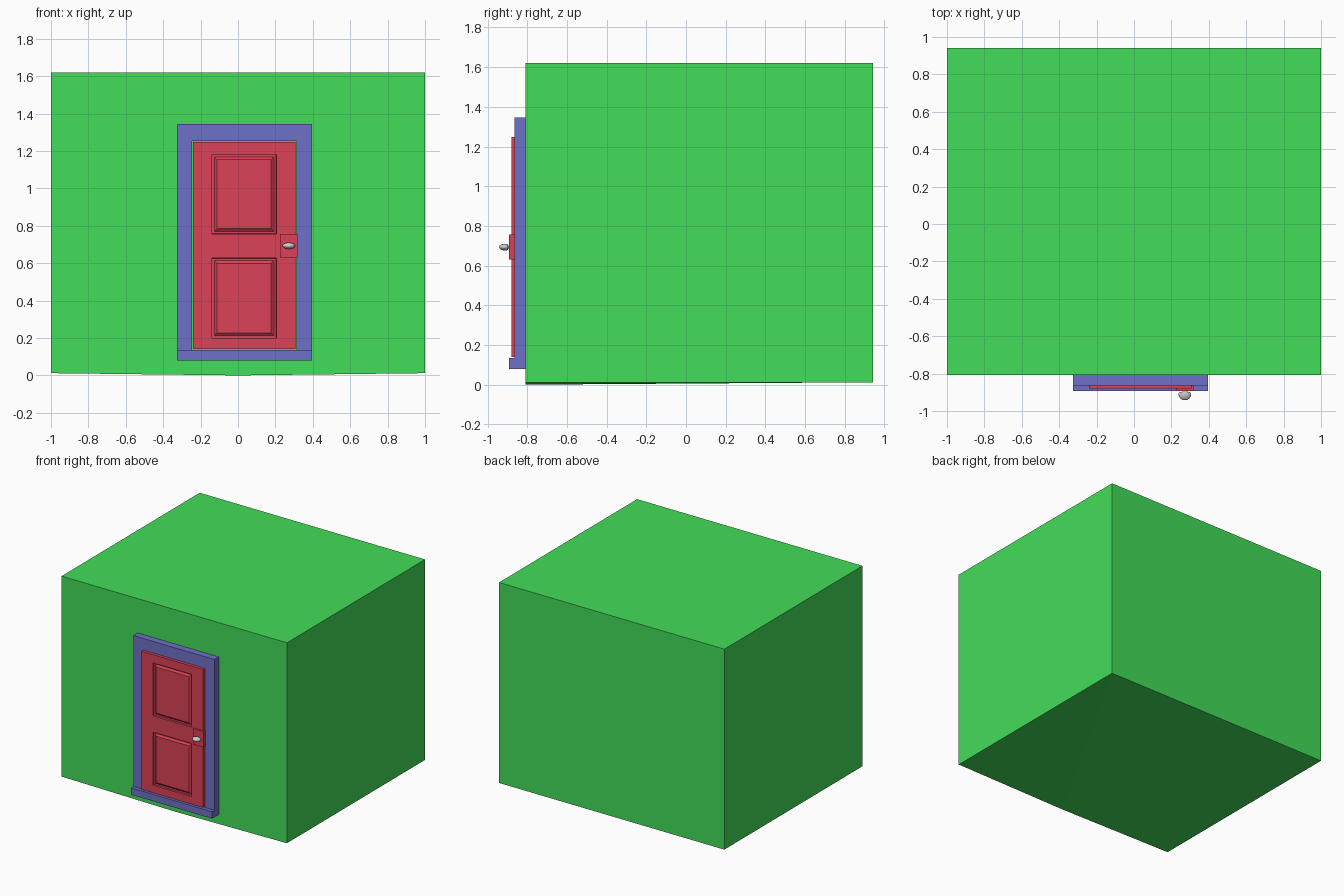
import bpy, bmesh, math
from mathutils import Vector

if "Cube" in bpy.data.objects:
    bpy.data.objects.remove(bpy.data.objects["Cube"])


def material(name, color):
    m = bpy.data.materials.new(name)
    m.diffuse_color = (*color, 1)
    m.use_nodes = True
    m.node_tree.nodes["Principled BSDF"].inputs["Base Color"].default_value = m.diffuse_color
    return m


GREEN = material("green_paint", (0.055, 0.72, 0.10))
BLUE = material("blue_paint", (0.155, 0.165, 0.57))
RED = material("red_paint", (0.71, 0.055, 0.095))


def finish(bm, name, mat=None):
    bmesh.ops.recalc_face_normals(bm, faces=bm.faces[:])
    me = bpy.data.meshes.new(name)
    bm.to_mesh(me)
    bm.free()
    ob = bpy.data.objects.new(name, me)
    bpy.context.collection.objects.link(ob)
    if mat:
        me.materials.append(mat)
    return ob


def prism(name, outline, y0, y1, mat):
    """Extrude an (x, z) outline from y0 to y1."""
    bm = bmesh.new()
    face = bm.faces.new([bm.verts.new((x, y0, z)) for x, z in outline])
    ext = bmesh.ops.extrude_face_region(bm, geom=[face], use_keep_orig=True)
    verts = [g for g in ext["geom"] if isinstance(g, bmesh.types.BMVert)]
    bmesh.ops.translate(bm, verts=verts, vec=(0, y1 - y0, 0))
    return finish(bm, name, mat)


def box(name, x0, x1, y0, y1, z0, z1, mat):
    return prism(name, [(x0, z0), (x1, z0), (x1, z1), (x0, z1)], y0, y1, mat)


# House block, with the base dipping slightly at the middle of the front
bm = bmesh.new()
bmesh.ops.create_cube(bm, size=1)
for v in bm.verts:
    v.co = (v.co.x * 2, 0.067 + v.co.y * 1.75, 0.816 + v.co.z * 1.608)
base = min(bm.faces, key=lambda f: f.calc_center_median().z)
front_edge = min(base.edges, key=lambda e: e.verts[0].co.y + e.verts[1].co.y)
mid = bmesh.ops.bisect_edges(bm, edges=[front_edge], cuts=1)
low = [g for g in mid["geom_split"] if isinstance(g, bmesh.types.BMVert)
       and abs(g.co.x) < 0.01][0]
low.co.z = 0
backs = [v for v in base.verts if v.co.y > 0]
for v in backs:
    bmesh.ops.connect_verts(bm, verts=[low, v])
finish(bm, "house_block", GREEN)

# Door surround and sill
prism("door_frame", [(-0.325, 0.135), (-0.325, 1.345), (0.395, 1.345), (0.395, 0.135),
                     (0.312, 0.135), (0.312, 1.252), (-0.245, 1.252), (-0.245, 0.135)],
      -0.863, -0.808, BLUE)
box("door_sill", -0.325, 0.395, -0.893, -0.808, 0.08, 0.135, BLUE)

# Door leaf with two recessed, raised-field panels
xs = [-0.24, -0.14, 0.205, 0.307]
zs = [0.14, 0.20, 0.627, 0.757, 1.182, 1.248]
bm = bmesh.new()
grid = [[bm.verts.new((x, -0.88, z)) for z in zs] for x in xs]
panels = []
for i in range(len(xs) - 1):
    for j in range(len(zs) - 1):
        f = bm.faces.new((grid[i][j], grid[i + 1][j], grid[i + 1][j + 1], grid[i][j + 1]))
        if i == 1 and j in (1, 3):
            panels.append(f)
bm.normal_update()
rim = [e for e in bm.edges if e.is_boundary]
ext = bmesh.ops.extrude_edge_only(bm, edges=rim)["geom"]
bmesh.ops.translate(bm, vec=(0, 0.06, 0),
                    verts=[g for g in ext if isinstance(g, bmesh.types.BMVert)])
bmesh.ops.edgeloop_fill(bm, edges=[g for g in ext if isinstance(g, bmesh.types.BMEdge)
                                   and g.is_boundary])
for thickness, depth in ((0.001, -0.016), (0.018, 0), (0.02, 0.012)):
    bm.normal_update()
    bmesh.ops.inset_individual(bm, faces=panels, thickness=thickness, depth=depth)
finish(bm, "door_leaf", RED)

# Lock plate
box("lock_plate", 0.225, 0.318, -0.892, -0.863, 0.63, 0.757, RED)

# Oval knob, lathed around the y axis and squashed in height
profile = [(0, -0.885), (0.014, -0.885), (0.014, -0.898), (0.027, -0.898),
           (0.033, -0.904), (0.034, -0.912), (0.031, -0.923), (0.024, -0.933),
           (0.013, -0.940), (0, -0.942)]
bm = bmesh.new()
pts = [bm.verts.new((r, y, 0)) for r, y in profile]
edges = [bm.edges.new(p) for p in zip(pts, pts[1:])]
bmesh.ops.spin(bm, geom=pts + edges, cent=(0, 0, 0), axis=(0, 1, 0),
               angle=math.tau, steps=24)
bmesh.ops.remove_doubles(bm, verts=bm.verts[:], dist=0.0003)
for v in bm.verts:
    v.co = Vector((0.272 + v.co.x, v.co.y, 0.693 + v.co.z * 0.5))
knob = finish(bm, "door_knob")
bpy.ops.object.select_all(action="DESELECT")
knob.select_set(True)
bpy.context.view_layer.objects.active = knob
bpy.ops.object.shade_smooth_by_angle(angle=math.radians(40))
